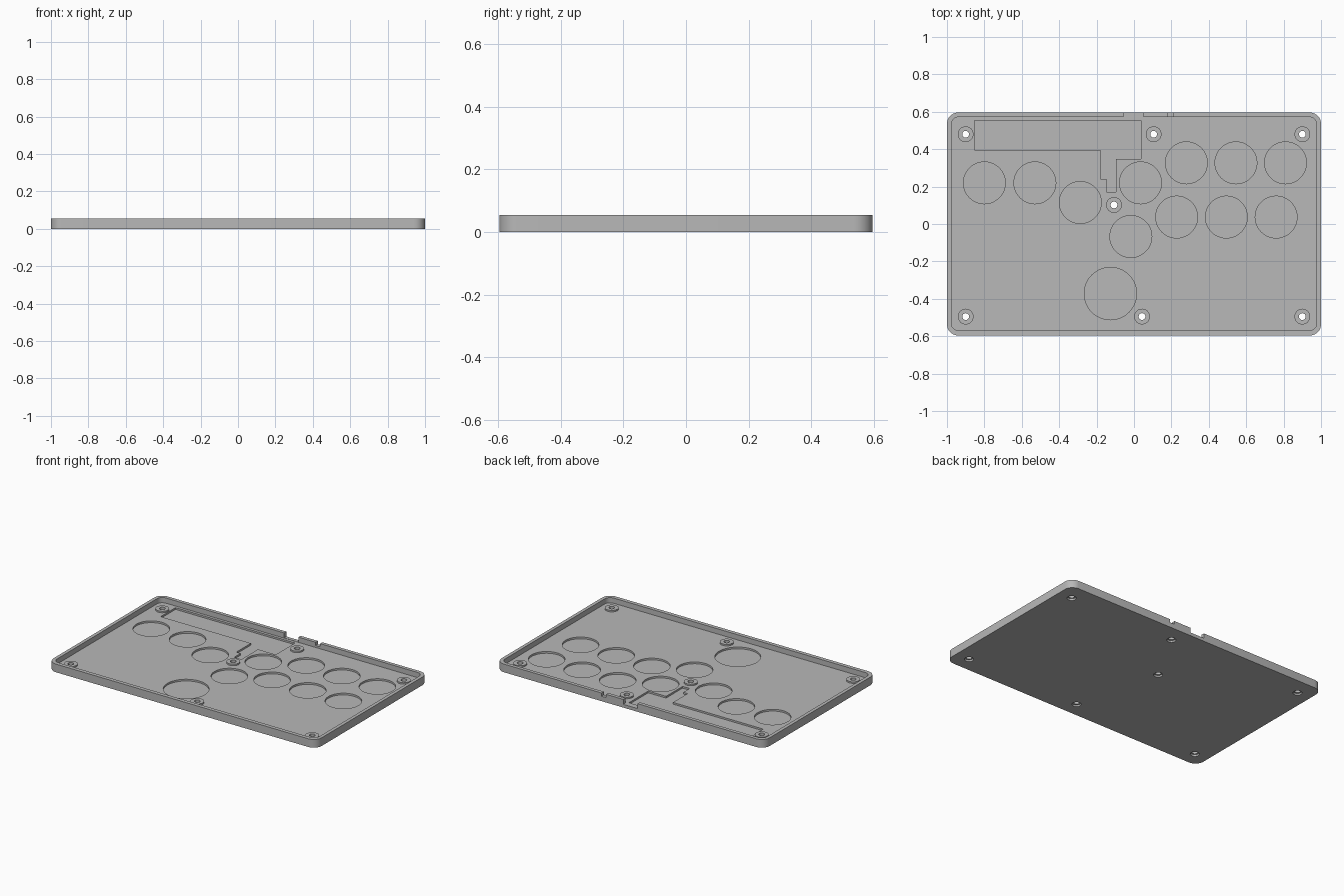
import bpy, bmesh, math

old = bpy.data.objects.get("Cube")
if old:
    bpy.data.objects.remove(old, do_unlink=True)

HEIGHT, FLOOR, POCKET, BOSS_TOP = 0.055, 0.02, 0.008, 0.03
BUTTON_R, BIG_R, BOSS_R, HOLE_R, SINK_R = 0.112, 0.14, 0.042, 0.018, 0.028

grey = bpy.data.materials.new("plain grey")
grey.use_nodes = True
colour = (0.48, 0.48, 0.48, 1)
grey.diffuse_color = colour
grey.node_tree.nodes["Principled BSDF"].inputs["Base Color"].default_value = colour


def circle(x, y, r, n=48):
    return [(x + r * math.cos(math.tau * i / n), y + r * math.sin(math.tau * i / n))
            for i in range(n)]


def rounded(x0, x1, y0, y1, r, n=8):
    """Outline of a rectangle with round corners."""
    corners = [(x1 - r, y1 - r), (x0 + r, y1 - r), (x0 + r, y0 + r), (x1 - r, y0 + r)]
    return [(cx + r * math.cos((q + i / n) * math.pi / 2),
             cy + r * math.sin((q + i / n) * math.pi / 2))
            for q, (cx, cy) in enumerate(corners) for i in range(n + 1)]


def box(x0, x1, y0, y1):
    return [(x0, y0), (x1, y0), (x1, y1), (x0, y1)]


def prisms(name, outlines, z0, z1):
    """One object made of upright prisms that share a height range."""
    bm = bmesh.new()
    for outline in outlines:
        face = bm.faces.new([bm.verts.new((x, y, z0)) for x, y in outline])
        grown = bmesh.ops.extrude_face_region(bm, geom=[face])
        top = [v for v in grown["geom"] if isinstance(v, bmesh.types.BMVert)]
        bmesh.ops.translate(bm, verts=top, vec=(0, 0, z1 - z0))
    bmesh.ops.recalc_face_normals(bm, faces=bm.faces)
    mesh = bpy.data.meshes.new(name)
    bm.to_mesh(mesh)
    bm.free()
    mesh.materials.append(grey)
    obj = bpy.data.objects.new(name, mesh)
    bpy.context.collection.objects.link(obj)
    return obj


def combine(target, tool, operation):
    """Apply a boolean and throw the tool away."""
    mod = target.modifiers.new(tool.name, "BOOLEAN")
    mod.operation, mod.object, mod.solver = operation, tool, "EXACT"
    bpy.ops.object.select_all(action="DESELECT")
    bpy.context.view_layer.objects.active = target
    target.select_set(True)
    bpy.ops.object.modifier_apply(modifier=mod.name)
    bpy.data.objects.remove(tool, do_unlink=True)


# Shell and its open cavity
tray = prisms("tray", [rounded(-1, 1, -0.596, 0.596, 0.06)], 0, HEIGHT)
combine(tray, prisms("cavity", [rounded(-0.977, 0.977, -0.57, 0.572, 0.04)], FLOOR, 0.1),
        "DIFFERENCE")

# Button recesses and the stepped circuit board recess
buttons = [(-0.8, 0.22), (-0.53, 0.22), (-0.287, 0.115), (0.035, 0.22), (-0.017, -0.067)]
buttons += [(0.28 + 0.265 * i, 0.327) for i in range(3)]
buttons += [(0.228 + 0.266 * i, 0.037) for i in range(3)]
board = [(-0.853, 0.553), (-0.853, 0.395), (-0.18, 0.395), (-0.18, 0.24), (-0.148, 0.24),
         (-0.148, 0.172), (-0.095, 0.172), (-0.095, 0.348), (0.038, 0.348), (0.038, 0.553)]
recesses = [circle(x, y, BUTTON_R) for x, y in buttons]
recesses += [circle(-0.126, -0.372, BIG_R, 64), board]
combine(tray, prisms("recesses", recesses, POCKET, 0.1), "DIFFERENCE")

# Cable port and small slot in the back rim
combine(tray, prisms("port", [box(-0.057, 0.05, 0.54, 0.7)], FLOOR + 0.002, 0.1), "DIFFERENCE")
combine(tray, prisms("slot", [box(0.178, 0.212, 0.54, 0.7)], 0.033, 0.1), "DIFFERENCE")

# Screw bosses, through holes and wider seats underneath
screws = [(-0.9, 0.48), (0.105, 0.48), (0.9, 0.48), (-0.107, 0.102),
          (-0.9, -0.495), (0.043, -0.495), (0.9, -0.495)]
for name, r, z0, z1, op in (("bosses", BOSS_R, 0.012, BOSS_TOP, "UNION"),
                            ("holes", HOLE_R, -0.1, 0.1, "DIFFERENCE"),
                            ("seats", SINK_R, -0.1, 0.012, "DIFFERENCE")):
    combine(tray, prisms(name, [circle(x, y, r, 32) for x, y in screws], z0, z1), op)

bpy.ops.object.shade_smooth_by_angle(angle=math.radians(30))
